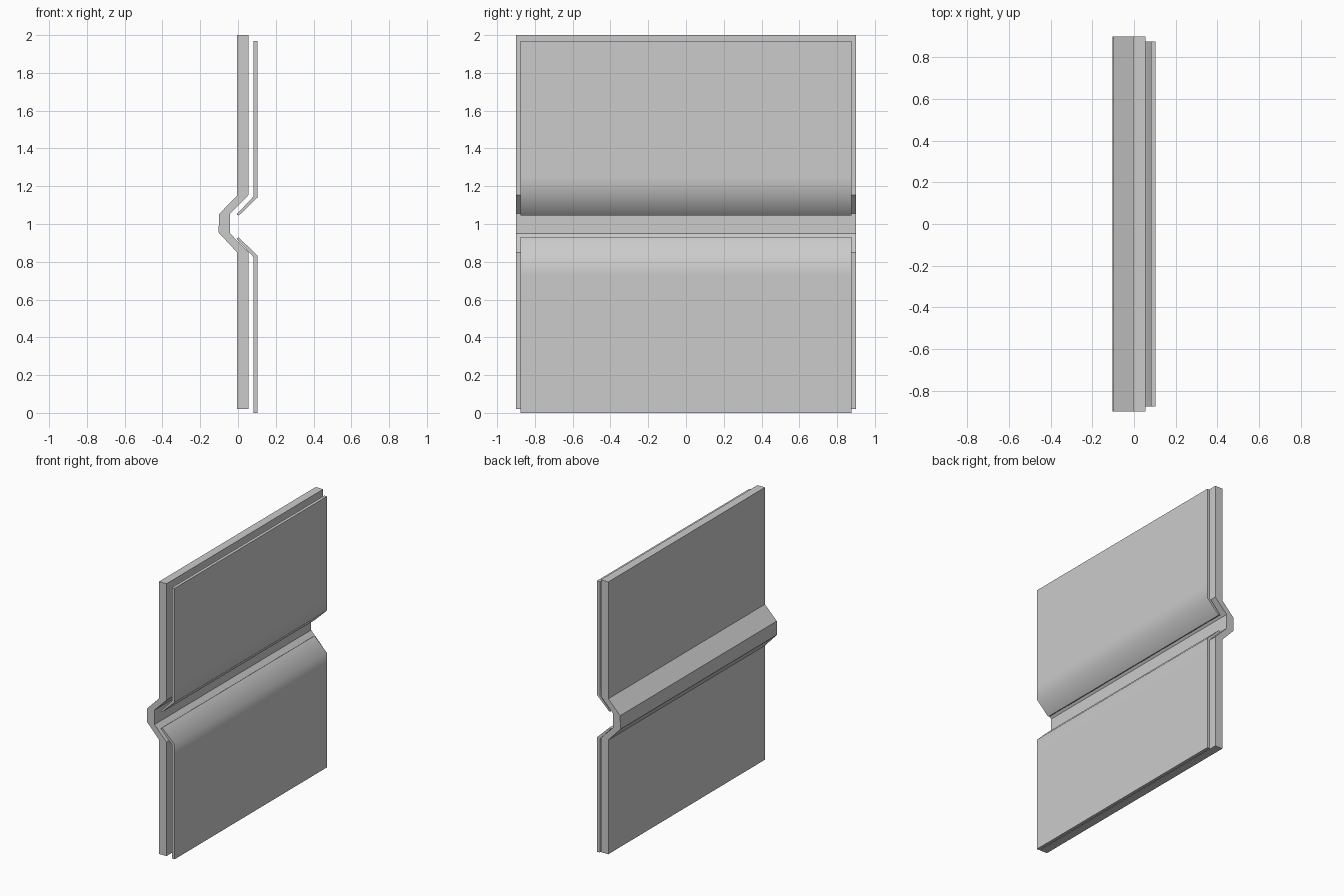
import bpy, bmesh, math

if "Cube" in bpy.data.objects:
    bpy.data.objects.remove(bpy.data.objects["Cube"])


def extrude_profile(name, left, right, half_width, smooth_angle):
    """Sweep a strip (paired left/right x,z points) across y."""
    bm = bmesh.new()
    rings = []
    for (lx, lz), (rx, rz) in zip(left, right):
        rings.append([bm.verts.new(p) for p in (
            (lx, -half_width, lz), (rx, -half_width, rz),
            (rx, half_width, rz), (lx, half_width, lz))])
    for a, b in zip(rings, rings[1:]):
        for i in range(4):
            j = (i + 1) % 4
            bm.faces.new((a[i], a[j], b[j], b[i]))
    bm.faces.new(rings[0])
    bm.faces.new(rings[-1])
    bmesh.ops.recalc_face_normals(bm, faces=bm.faces)
    mesh = bpy.data.meshes.new(name)
    bm.to_mesh(mesh)
    bm.free()
    obj = bpy.data.objects.new(name, mesh)
    bpy.context.collection.objects.link(obj)
    if smooth_angle:
        bpy.ops.object.select_all(action='DESELECT')
        obj.select_set(True)
        bpy.context.view_layer.objects.active = obj
        bpy.ops.object.shade_smooth_by_angle(angle=math.radians(smooth_angle))
    return obj


# Thick backing panel with a horizontal channel folded to the rear
extrude_profile(
    "backing_panel",
    [(-0.005, 0.02), (-0.005, 0.85), (-0.103, 0.955), (-0.1, 1.053), (-0.005, 1.15), (-0.005, 2.0)],
    [(0.055, 0.02), (0.055, 0.85), (-0.042, 0.95), (-0.042, 1.055), (0.055, 1.153), (0.055, 2.0)],
    0.9, 0)

# Thin face plates, each with a lip bent back into the channel
extrude_profile(
    "upper_face_plate",
    [(-0.008, 1.05), (0.081, 1.145), (0.081, 1.25), (0.081, 1.97)],
    [(0.005, 1.045), (0.103, 1.14), (0.103, 1.25), (0.103, 1.97)],
    0.875, 55)
extrude_profile(
    "lower_face_plate",
    [(0.081, 0.0), (0.081, 0.73), (0.081, 0.826), (-0.008, 0.922)],
    [(0.103, 0.0), (0.103, 0.73), (0.103, 0.832), (0.003, 0.93)],
    0.875, 55)
